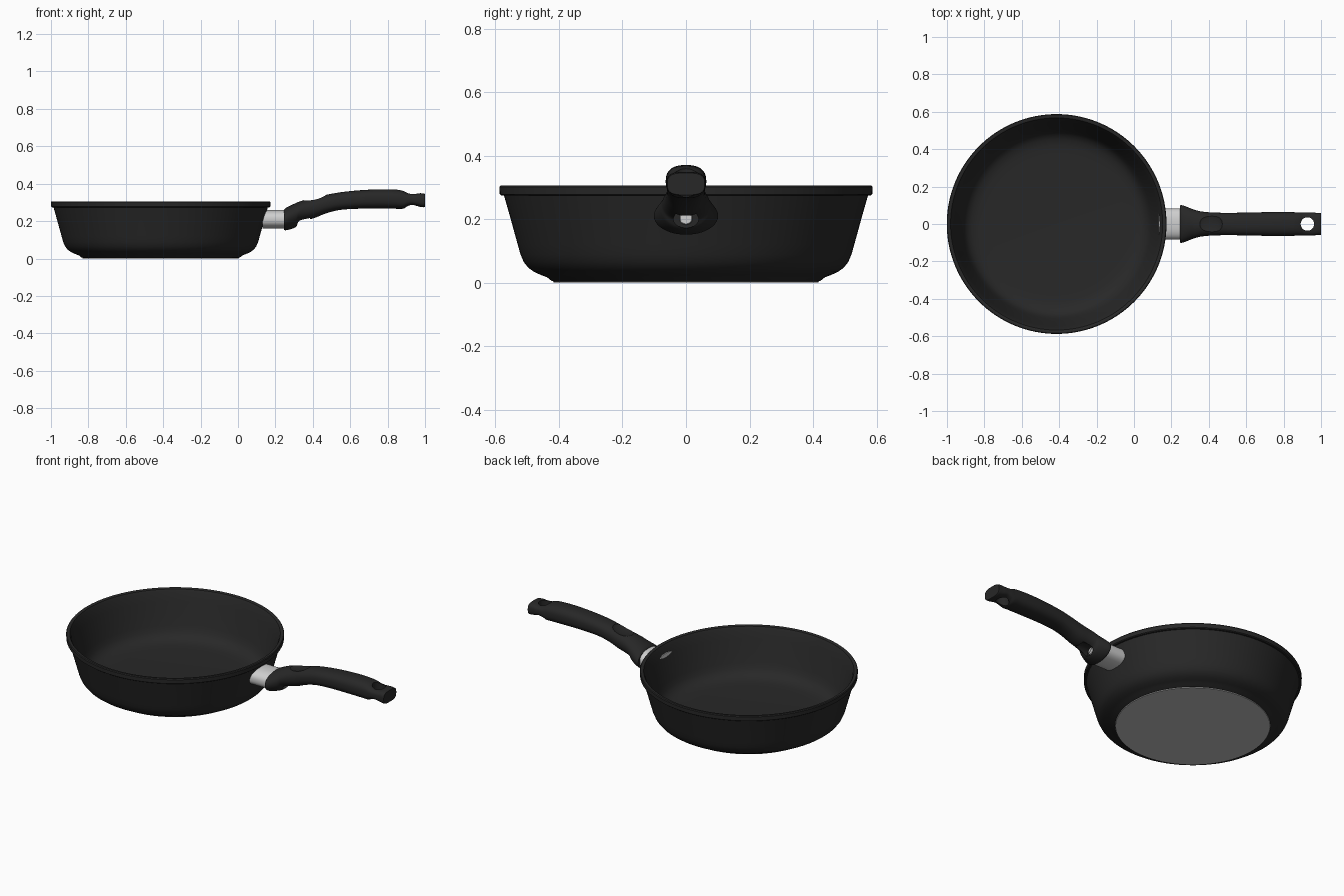
import bpy, bmesh, math
from mathutils import Vector, Matrix

if "Cube" in bpy.data.objects:
    bpy.data.objects.remove(bpy.data.objects["Cube"])


def material(name, r, g, b):
    m = bpy.data.materials.new(name)
    m.diffuse_color = (r, g, b, 1)
    m.use_nodes = True
    m.node_tree.nodes["Principled BSDF"].inputs["Base Color"].default_value = m.diffuse_color
    return m


BLACK = material("black_coating", 0.021, 0.021, 0.021)
GRIP = material("black_handle", 0.020, 0.020, 0.020)
STEEL = material("brushed_steel", 0.62, 0.62, 0.62)
BASE = material("grey_base", 0.52, 0.52, 0.52)
CX = -0.4135  # pan centre


def make(name, bm, mat):
    bmesh.ops.recalc_face_normals(bm, faces=bm.faces)
    me = bpy.data.meshes.new(name)
    bm.to_mesh(me)
    bm.free()
    ob = bpy.data.objects.new(name, me)
    bpy.context.collection.objects.link(ob)
    if mat:
        me.materials.append(mat)
    return ob


def activate(ob):
    bpy.ops.object.select_all(action='DESELECT')
    ob.select_set(True)
    bpy.context.view_layer.objects.active = ob


def smooth(ob, angle=32):
    activate(ob)
    bpy.ops.object.shade_smooth_by_angle(angle=math.radians(angle))
    return ob


def loft(rings):
    """Closed skin through equal-length rings of points, capped at both ends."""
    bm = bmesh.new()
    rs = [[bm.verts.new(p) for p in ring] for ring in rings]
    n = len(rs[0])
    for a, b in zip(rs, rs[1:]):
        for i in range(n):
            j = (i + 1) % n
            bm.faces.new((a[i], a[j], b[j], b[i]))
    bm.faces.new(rs[0])
    bm.faces.new(rs[-1])
    return bm


def turned(profile, n=128):
    """Lathe a (radius, z) profile about the pan axis."""
    return loft([[(CX + r * math.cos(2 * math.pi * i / n),
                   r * math.sin(2 * math.pi * i / n), z) for i in range(n)]
                 for r, z in profile])


def section(x, w, top, bot, power=2.0, n=48):
    """Superellipse cross-section across the handle axis."""
    ring = []
    for i in range(n):
        c, s = math.cos(2 * math.pi * i / n), math.sin(2 * math.pi * i / n)
        y = w * math.copysign(abs(c) ** (2 / power), c)
        z = (top - bot) / 2 * math.copysign(abs(s) ** (2 / power), s)
        ring.append((x, y, (top + bot) / 2 + z))
    return ring


def spline(keys, steps=5):
    """Smoothly interpolate rows of values along their first column."""
    def slope(i, k):
        a, b = keys[max(i - 1, 0)], keys[min(i + 1, len(keys) - 1)]
        return (b[k] - a[k]) / (b[0] - a[0])
    out = []
    for i in range(len(keys) - 1):
        p, q = keys[i], keys[i + 1]
        h = q[0] - p[0]
        for s in range(steps):
            t = s / steps
            row = [p[0] + t * h]
            for k in range(1, len(p)):
                row.append((2*t**3 - 3*t*t + 1) * p[k] + (t**3 - 2*t*t + t) * h * slope(i, k)
                           + (3*t*t - 2*t**3) * q[k] + (t**3 - t*t) * h * slope(i + 1, k))
            out.append(row)
    return out + [list(keys[-1])]


def cut(ob, bm):
    cutter = make("cutter", bm, None)
    cutter.hide_render = True
    mod = ob.modifiers.new("cut", 'BOOLEAN')
    mod.operation = 'DIFFERENCE'
    mod.solver = 'EXACT'
    mod.object = cutter
    activate(ob)
    bpy.ops.object.modifier_apply(modifier=mod.name)
    bpy.data.objects.remove(cutter)


# Pan bowl: outer wall, rim lip, inner wall and floor in one profile
smooth(make("pan_bowl", turned([
    (0.415, 0.003), (0.424, 0.006), (0.438, 0.017), (0.457, 0.024), (0.479, 0.034),
    (0.497, 0.047), (0.511, 0.065), (0.521, 0.088), (0.530, 0.12), (0.552, 0.20),
    (0.573, 0.274), (0.581, 0.274), (0.5865, 0.278), (0.5875, 0.301), (0.584, 0.306),
    (0.573, 0.306), (0.567, 0.303), (0.560, 0.290), (0.546, 0.24),
    (0.523, 0.17), (0.506, 0.115), (0.494, 0.085), (0.478, 0.063), (0.453, 0.048),
    (0.418, 0.040), (0.36, 0.038)]), BLACK))

# Bare metal base disc
smooth(make("base_disc", turned([(0.416, 0.0), (0.418, 0.004)]), BASE))

# Steel ferrule between pan and handle
smooth(make("ferrule", loft([section(x, 0.083, 0.26, 0.16, 2.4) for x in (0.132, 0.27)]), STEEL))

# Handle: x, half width, top z, bottom z
keys = [
    (0.246, 0.100, 0.262, 0.152), (0.255, 0.101, 0.270, 0.151), (0.285, 0.091, 0.285, 0.158),
    (0.312, 0.080, 0.298, 0.171), (0.326, 0.075, 0.303, 0.192), (0.36, 0.067, 0.314, 0.204),
    (0.41, 0.062, 0.326, 0.217), (0.47, 0.060, 0.340, 0.241), (0.54, 0.060, 0.353, 0.259),
    (0.64, 0.062, 0.364, 0.266), (0.76, 0.064, 0.370, 0.267), (0.85, 0.063, 0.368, 0.266),
    (0.885, 0.062, 0.361, 0.267), (0.905, 0.062, 0.352, 0.277), (0.93, 0.061, 0.347, 0.284),
    (0.955, 0.061, 0.347, 0.281), (0.975, 0.060, 0.349, 0.276), (0.994, 0.060, 0.347, 0.274),
    (1.0, 0.059, 0.345, 0.276)]


def squareness(x):
    return 2.0 + 0.5 * min(1, max(0, (x - 0.3) / 0.25)) + 0.6 * min(1, max(0, (x - 0.85) / 0.1))


handle = make("handle", loft([section(x, w, t, b, squareness(x))
                              for x, w, t, b in spline(keys)]), GRIP)

# Thumb rest dish on top of the handle
bm = bmesh.new()
bmesh.ops.create_uvsphere(bm, u_segments=48, v_segments=24, radius=1, matrix=(
    Matrix.Translation((0.408, 0, 0.336)) @ Matrix.Rotation(math.radians(-12), 4, 'Y')
    @ Matrix.Diagonal((0.068, 0.075, 0.026, 1))))
cut(handle, bm)

# Hanging hole through the tail
bm = bmesh.new()
bmesh.ops.create_cone(bm, cap_ends=True, segments=40, radius1=0.036, radius2=0.036,
                      depth=0.4, matrix=Matrix.Translation((0.927, 0, 0.31)))
cut(handle, bm)

# Screw pocket on the underside
bm = bmesh.new()
bmesh.ops.create_cone(bm, cap_ends=True, segments=32, radius1=0.028, radius2=0.028, depth=0.09,
                      matrix=Matrix.Translation((0.341, 0, 0.2))
                      @ Matrix.Rotation(math.pi / 2, 4, 'Y') @ Matrix.Diagonal((1, 1.4, 1, 1)))
cut(handle, bm)
smooth(handle)

# Screw head with a slot
screw = make("screw", loft([section(x, r, 0.203 + r, 0.203 - r, n=32)
                            for x, r in ((0.28, 0.021), (0.304, 0.021), (0.307, 0.018))]), STEEL)
bm = bmesh.new()
bmesh.ops.create_cube(bm, size=1, matrix=Matrix.Translation((0.307, 0, 0.203))
                      @ Matrix.Rotation(math.radians(40), 4, 'X')
                      @ Matrix.Diagonal((0.008, 0.06, 0.005, 1)))
cut(screw, bm)
smooth(screw)
